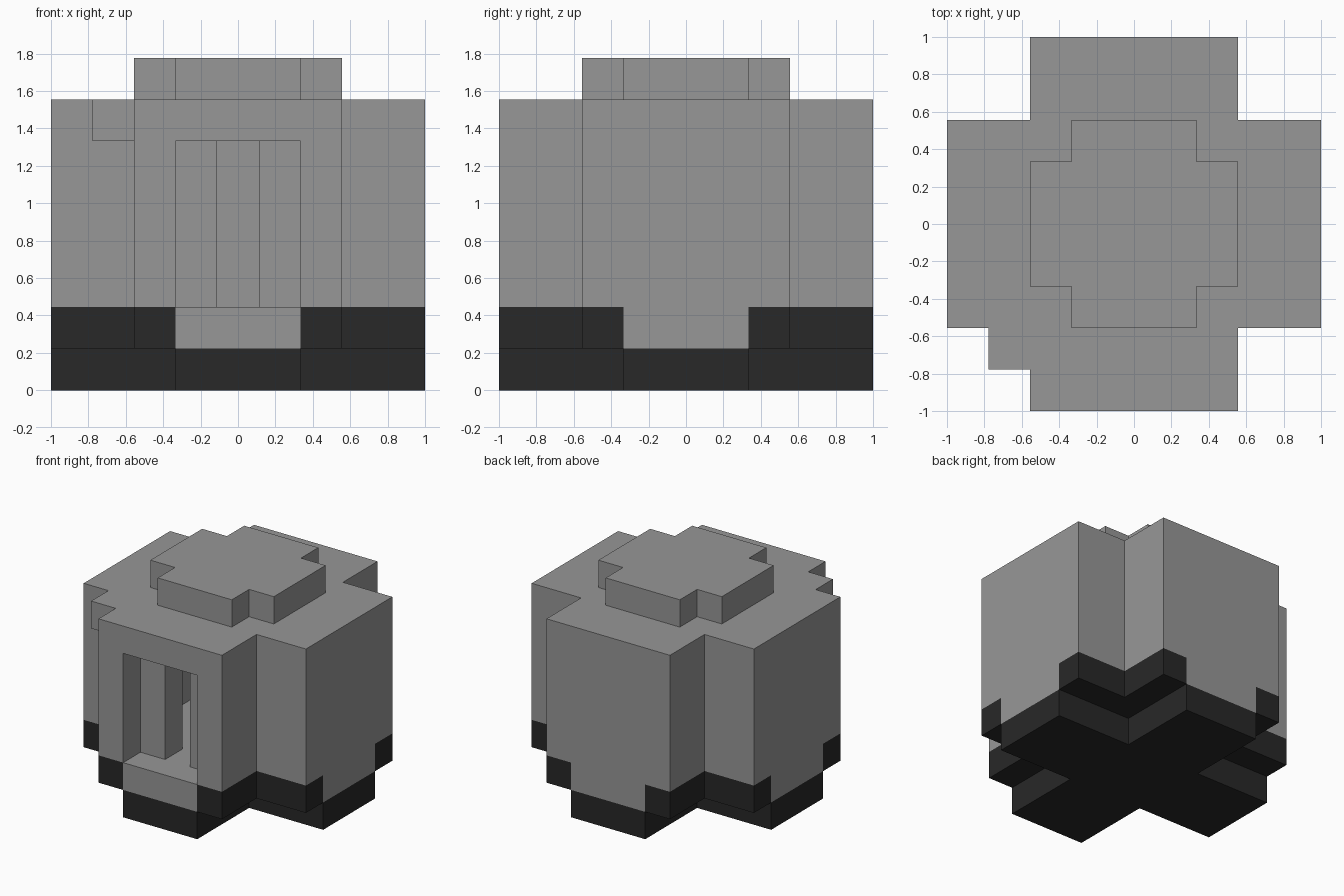
import bpy
import bmesh
from mathutils import Vector

U = 2 / 9  # one block of the grid

old = bpy.data.objects.get("Cube")
if old:
    bpy.data.objects.remove(old)


def material(name, value):
    mat = bpy.data.materials.new(name)
    mat.use_nodes = True
    colour = (value, value, value, 1)
    mat.diffuse_color = colour
    bsdf = mat.node_tree.nodes["Principled BSDF"]
    bsdf.inputs["Base Color"].default_value = colour
    bsdf.inputs["Roughness"].default_value = 0.9
    return mat


STONE = material("stone grey", 0.31)
SOOT = material("soot black", 0.021)


def cross(reach, arm):
    """Right half of a plus-shaped outline, from front to back."""
    return [(arm, -reach), (arm, -arm), (reach, -arm),
            (reach, arm), (arm, arm), (arm, reach)]


def prism(name, half, low, high, mats, shift=(0, 0)):
    """Mirror a half outline in x and extrude it between two block heights."""
    outline = half + [(-x, y) for x, y in reversed(half)]
    bm = bmesh.new()
    verts = [bm.verts.new(((x + shift[0]) * U, (y + shift[1]) * U, low * U))
             for x, y in outline]
    face = bm.faces.new(verts)
    top = bmesh.ops.extrude_face_region(bm, geom=[face])["geom"]
    bmesh.ops.translate(bm, vec=(0, 0, (high - low) * U),
                        verts=[v for v in top if isinstance(v, bmesh.types.BMVert)])
    bmesh.ops.recalc_face_normals(bm, faces=bm.faces)
    mesh = bpy.data.meshes.new(name)
    bm.to_mesh(mesh)
    bm.free()
    for mat in mats:
        mesh.materials.append(mat)
    obj = bpy.data.objects.new(name, mesh)
    bpy.context.collection.objects.link(obj)
    return obj


# Foot, body and chimney cap
prism("foot", cross(4.5, 1.5), 0, 1, [SOOT])
body = prism("body", cross(4.5, 2.5), 1, 7, [STONE, SOOT])
prism("top_cap", cross(2.5, 1.5), 7, 8, [STONE])

# Single block in the front corner under the rim
prism("corner_block", [(0.5, -0.5), (0.5, 0.5)], 6, 7, [STONE], (-3, -3))

# Sooty corners around the bottom of the body
bm = bmesh.new()
bm.from_mesh(body.data)
cuts = [((0, 0, 2), (0, 0, 1))]
cuts += [((s, 0, 0), (1, 0, 0)) for s in (-1.5, 1.5)]
cuts += [((0, s, 0), (0, 1, 0)) for s in (-1.5, 1.5)]
for point, normal in cuts:
    # Only the lowest row is split into panels
    faces = [f for f in bm.faces
             if point[2] or f.calc_center_median().z < 2 * U]
    geom = set(faces)
    for f in faces:
        geom.update(f.edges)
        geom.update(f.verts)
    bmesh.ops.bisect_plane(bm, geom=list(geom), plane_co=Vector(point) * U,
                           plane_no=normal, dist=1e-5)
for f in bm.faces:
    c = f.calc_center_median() / U
    f.material_index = int(c.z < 2 and min(abs(c.x), abs(c.y)) > 1.5)
bm.to_mesh(body.data)
bm.free()

# Hollow fire chamber with a recessed, narrowing front opening
hollow = [(1.5, -5), (1.5, -3.5), (0.5, -3.5), (0.5, -2.5)] + cross(2.5, 1.5)
chamber = prism("chamber_cutter", hollow, 2, 6, [STONE, SOOT])
chamber.hide_render = True
chamber.hide_viewport = True
chamber.display_type = 'WIRE'
cut = body.modifiers.new("chamber", 'BOOLEAN')
cut.operation = 'DIFFERENCE'
cut.solver = 'EXACT'
cut.object = chamber
